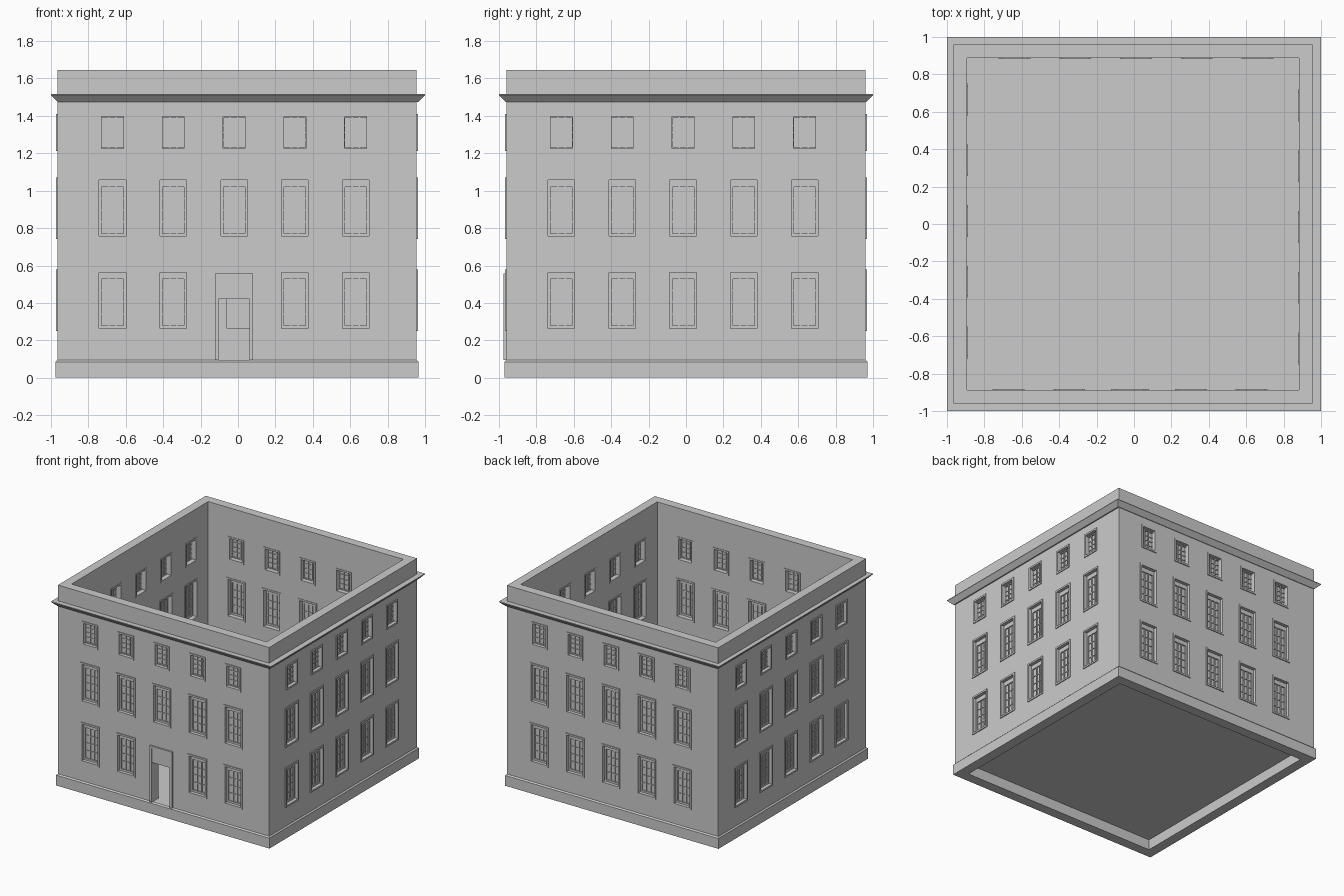
import bpy
import bmesh
import math
from mathutils import Matrix, Vector

if "Cube" in bpy.data.objects:
    bpy.data.objects.remove(bpy.data.objects["Cube"], do_unlink=True)

stone = bpy.data.materials.new("stone_grey")
stone.use_nodes = True
stone.diffuse_color = (0.6, 0.6, 0.6, 1)
stone.node_tree.nodes["Principled BSDF"].inputs["Base Color"].default_value = (0.6, 0.6, 0.6, 1)

CENTRE = Vector((-0.005, 0, 0))
OUTER, INNER = 0.96, 0.887      # half widths of the wall faces
SPACING, SHIFT = 0.325, -0.016  # window columns on each side
FLOOR = 0.095


def finish(name, bm):
    mesh = bpy.data.meshes.new(name)
    bmesh.ops.recalc_face_normals(bm, faces=bm.faces)
    bm.to_mesh(mesh)
    bm.free()
    mesh.materials.append(stone)
    obj = bpy.data.objects.new(name, mesh)
    bpy.context.collection.objects.link(obj)
    return obj


def box(bm, side, x, y, z):
    """Box between (min, max) pairs, turned onto one of the four sides."""
    size = Matrix.Diagonal((x[1] - x[0], y[1] - y[0], z[1] - z[0], 1))
    middle = Matrix.Translation((sum(x) / 2, sum(y) / 2, sum(z) / 2))
    turn = Matrix.Translation(CENTRE) @ Matrix.Rotation(side * math.pi / 2, 4, "Z")
    bmesh.ops.create_cube(bm, size=1, matrix=turn @ middle @ size)


def frame(bm, side, x, y, z, left_right, bottom, top):
    """Rectangular frame made of two posts and two rails."""
    a, b = x[0] + left_right, x[1] - left_right
    box(bm, side, (x[0], a), y, z)
    box(bm, side, (b, x[1]), y, z)
    if bottom:
        box(bm, side, (a, b), y, (z[0], z[0] + bottom))
    box(bm, side, (a, b), y, (z[1] - top, z[1]))


def square_ring(name, profile, centre=CENTRE):
    """Sweep a closed (half width, height) profile round a square."""
    bm = bmesh.new()
    loops = []
    for half, z in profile:
        loops.append([bm.verts.new(centre + Vector((sx * half, sy * half, z)))
                      for sx, sy in ((-1, -1), (1, -1), (1, 1), (-1, 1))])
    for i, low in enumerate(loops):
        high = loops[(i + 1) % len(loops)]
        for j in range(4):
            k = (j + 1) % 4
            bm.faces.new((low[j], low[k], high[k], high[j]))
    return finish(name, bm)


# Shell: walls with parapet, plinth, cornice and floor
walls = square_ring("walls", [(OUTER, 0.08), (OUTER, 1.645), (INNER, 1.645), (INNER, 0.08)])
square_ring("plinth", [(INNER, 0), (0.97, 0), (0.97, 0.085), (OUTER, FLOOR), (INNER, FLOOR)])
square_ring("cornice", [(0.955, 1.475), (0.965, 1.475), (1, 1.511), (1, 1.516), (0.955, 1.516)],
            Vector((0, 0, 0)))
bm = bmesh.new()
box(bm, 0, (-INNER, INNER), (-INNER, INNER), (FLOOR - 0.01, FLOOR))
finish("floor", bm)

# Windows: casing, sash, pane and glazing bars for every opening
STOREYS = [  # casing bottom, casing top, width, sash bottom rail, sash top rail
    (0.25, 0.578, 0.17, 0.015, 0.035),
    (0.743, 1.07, 0.17, 0.015, 0.035),
    (1.212, 1.41, 0.145, 0.008, 0.008),
]
CASING = (-OUTER - 0.007, -INNER + 0.004)
SASH = (-0.94, -0.92)
cutters, casings, sashes, panes, bars = (bmesh.new() for _ in range(5))

for side in range(4):
    for row, (low, high, width, rail_low, rail_high) in enumerate(STOREYS):
        for column in range(-2, 3):
            if side == 0 and row == 0 and column == 0:
                continue    # the doorway stands here
            mid = column * SPACING + SHIFT
            x = (mid - width / 2, mid + width / 2)
            edge = 0.014
            box(cutters, side, (x[0] + 0.006, x[1] - 0.006), (-1.1, -0.8),
                (low + 0.006, high - 0.006))
            frame(casings, side, x, CASING, (low, high), edge, edge, edge)
            # Sash and pane sit back inside the casing
            sx = (x[0] + edge, x[1] - edge)
            sz = (low + edge, high - edge)
            stile = (width - 0.115) / 2 - edge
            frame(sashes, side, sx, SASH, sz, stile, rail_low, rail_high)
            gx = (sx[0] + stile, sx[1] - stile)
            gz = (sz[0] + rail_low, sz[1] - rail_high)
            box(panes, side, gx, (-0.93, -0.927), gz)
            # Three panes across and four up
            for i in (1, 2):
                c = gx[0] + (gx[1] - gx[0]) * i / 3
                box(bars, side, (c - 0.004, c + 0.004), (-0.938, -0.92), gz)
            for i in (1, 2, 3):
                c = gz[0] + (gz[1] - gz[0]) * i / 4
                box(bars, side, gx, (-0.936, -0.922), (c - 0.003, c + 0.003))

# Open doorway with a tall panelled head
door_x = (SHIFT - 0.102, SHIFT + 0.102)
box(cutters, 0, (door_x[0] + 0.01, door_x[1] - 0.01), (-1.1, -0.8), (FLOOR, 0.545))
doorway = bmesh.new()
frame(doorway, 0, door_x, (-0.975, CASING[1]), (FLOOR, 0.557), 0.019, 0, 0.019)
box(doorway, 0, (door_x[0] + 0.019, door_x[1] - 0.019), (-0.967, CASING[1]), (0.42, 0.538))
finish("door_surround", doorway)

finish("window_casings", casings)
finish("window_sashes", sashes)
finish("window_panes", panes)
finish("glazing_bars", bars)

# Cut the openings through the walls
cutter = finish("opening_cutter", cutters)
cutter.hide_render = True
cut = walls.modifiers.new("openings", "BOOLEAN")
cut.operation = "DIFFERENCE"
cut.solver = "EXACT"
cut.object = cutter
bpy.context.view_layer.objects.active = walls
bpy.ops.object.modifier_apply(modifier=cut.name)
bpy.data.objects.remove(cutter, do_unlink=True)
